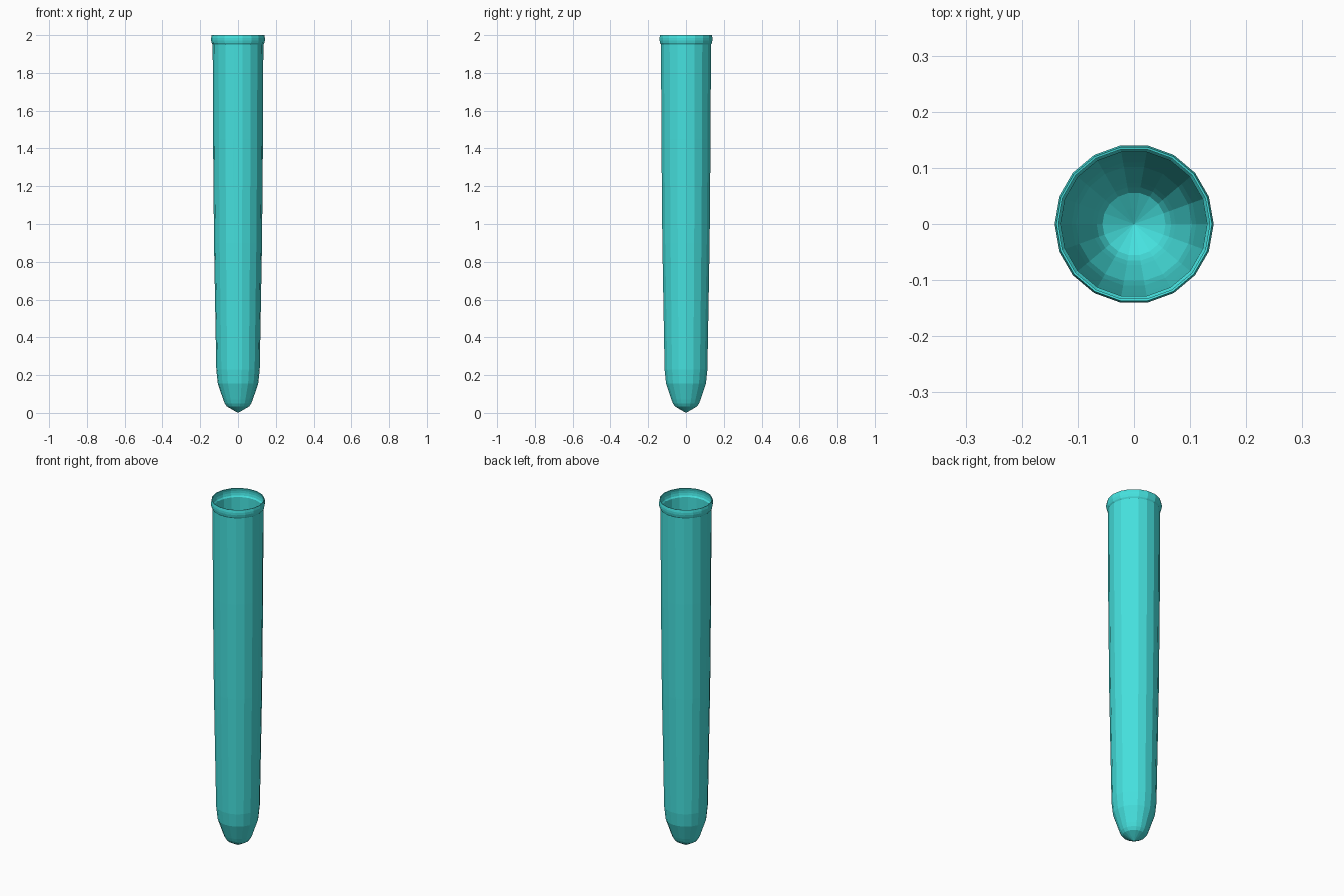
import bpy, bmesh, math

if "Cube" in bpy.data.objects:
    bpy.data.objects.remove(bpy.data.objects["Cube"])

SIDES = 18
# Outer profile (radius, height) from the tip to the mouth
PROFILE = [(0.03, 0.017), (0.059, 0.034), (0.07, 0.05), (0.078, 0.07),
           (0.107, 0.155), (0.115, 0.23), (0.127, 0.9), (0.132, 1.45),
           (0.134, 1.95), (0.139, 1.957), (0.142, 1.972), (0.142, 1.985),
           (0.139, 2.0)]

# Round-bottomed tube with a rolled lip
bm = bmesh.new()
tip = bm.verts.new((0, 0, 0))
rings = []
for r, z in PROFILE:
    rings.append([bm.verts.new((r * math.cos(2 * math.pi * k / SIDES),
                                r * math.sin(2 * math.pi * k / SIDES), z))
                  for k in range(SIDES)])
for k in range(SIDES):
    n = (k + 1) % SIDES
    bm.faces.new((tip, rings[0][n], rings[0][k]))
    for a, b in zip(rings, rings[1:]):
        bm.faces.new((a[k], a[n], b[n], b[k]))
mesh = bpy.data.meshes.new("test_tube")
bm.to_mesh(mesh)
bm.free()
tube = bpy.data.objects.new("test_tube", mesh)
bpy.context.collection.objects.link(tube)

# Thin wall, thickened inward
wall = tube.modifiers.new("wall", 'SOLIDIFY')
wall.thickness = 0.004
wall.offset = -1

# Turquoise colour
mat = bpy.data.materials.new("turquoise")
mat.diffuse_color = (0.06, 0.75, 0.73, 1)
mat.use_nodes = True
mat.node_tree.nodes["Principled BSDF"].inputs["Base Color"].default_value = mat.diffuse_color
mesh.materials.append(mat)
